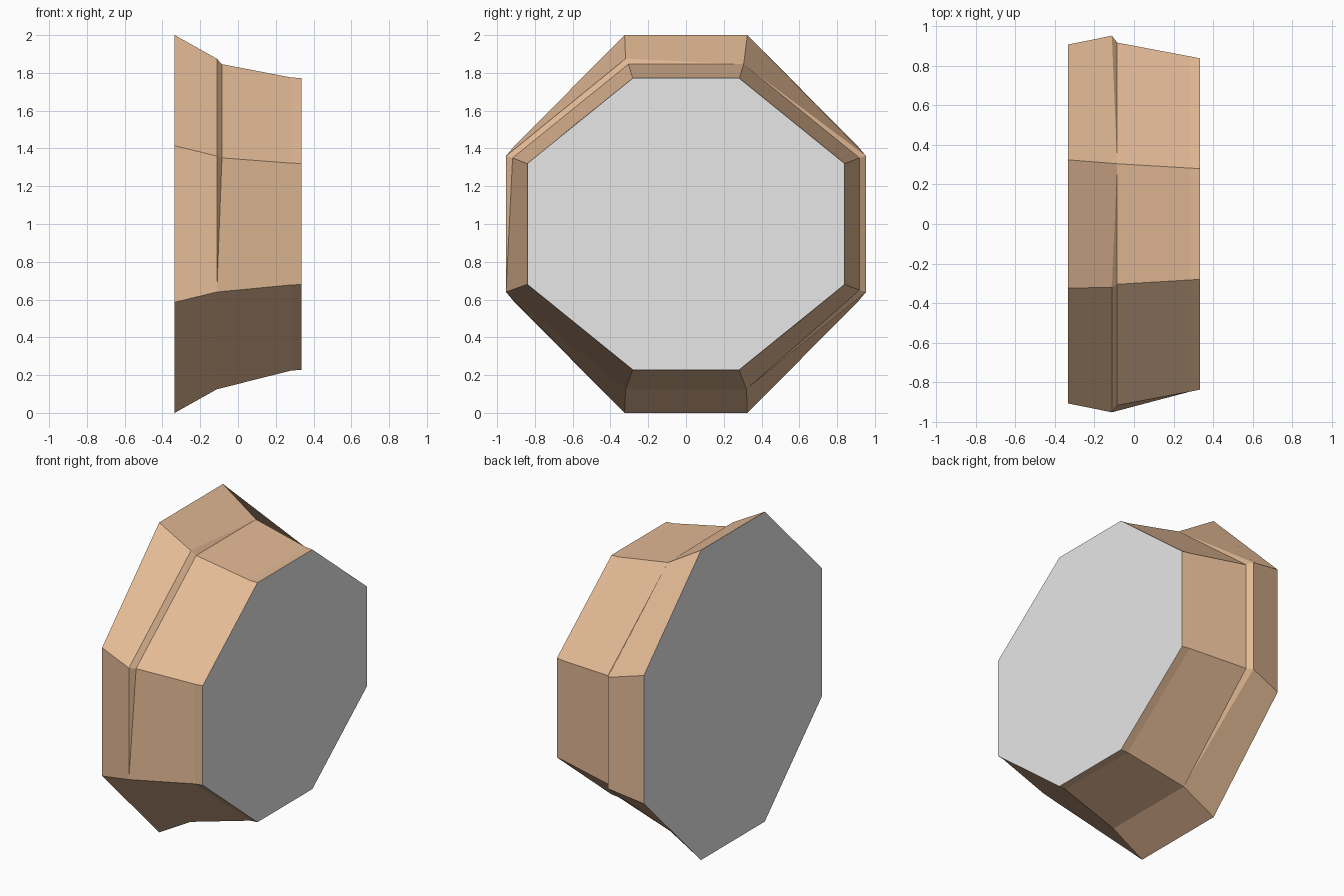
import bpy, bmesh

if "Cube" in bpy.data.objects:
    bpy.data.objects.remove(bpy.data.objects["Cube"])


def make_material(name, rgb):
    m = bpy.data.materials.new(name)
    m.diffuse_color = (*rgb, 1)
    m.use_nodes = True
    m.node_tree.nodes["Principled BSDF"].inputs["Base Color"].default_value = m.diffuse_color
    return m


def octagon(x, half_top, height, half_width, half_side):
    """Eight points around the x axis, centred on z = 1, starting top right."""
    q = [(half_top, height), (half_width, half_side),
         (half_width, -half_side), (half_top, -height)]
    q += [(-y, z) for y, z in reversed(q)]
    return [(x, y, 1 + z) for y, z in q]


# Cross-sections from the wide flange to the narrow end
rings = [
    octagon(-0.335, 0.325, 1.0, 0.908, 0.414),
    octagon(-0.112, 0.32, 0.875, 0.953, 0.36),
    octagon(-0.085, 0.305, 0.846, 0.918, 0.35),
    octagon(0.285, 0.283, 0.775, 0.848, 0.322),
    octagon(0.335, 0.28, 0.773, 0.838, 0.321),
]

# The narrow groove pinches out at several corners
rings[1][0] = rings[2][0]
for i in (3, 4, 5):
    rings[2][i] = rings[1][i]

bm = bmesh.new()
loops = [[bm.verts.new(p) for p in ring] for ring in rings]

# Side walls
for a, b in zip(loops, loops[1:]):
    for i in range(8):
        j = (i + 1) % 8
        bm.faces.new((a[i], a[j], b[j], b[i]))

# Flat end caps
for loop in (loops[0], loops[-1]):
    bm.faces.new(loop).material_index = 1

bmesh.ops.remove_doubles(bm, verts=bm.verts, dist=0.0005)
bmesh.ops.recalc_face_normals(bm, faces=bm.faces)

mesh = bpy.data.meshes.new("octagonal_collar")
bm.to_mesh(mesh)
bm.free()
mesh.materials.append(make_material("tan", (0.77, 0.492, 0.302)))
mesh.materials.append(make_material("light grey", (0.8, 0.8, 0.8)))
obj = bpy.data.objects.new("octagonal_collar", mesh)
bpy.context.collection.objects.link(obj)
